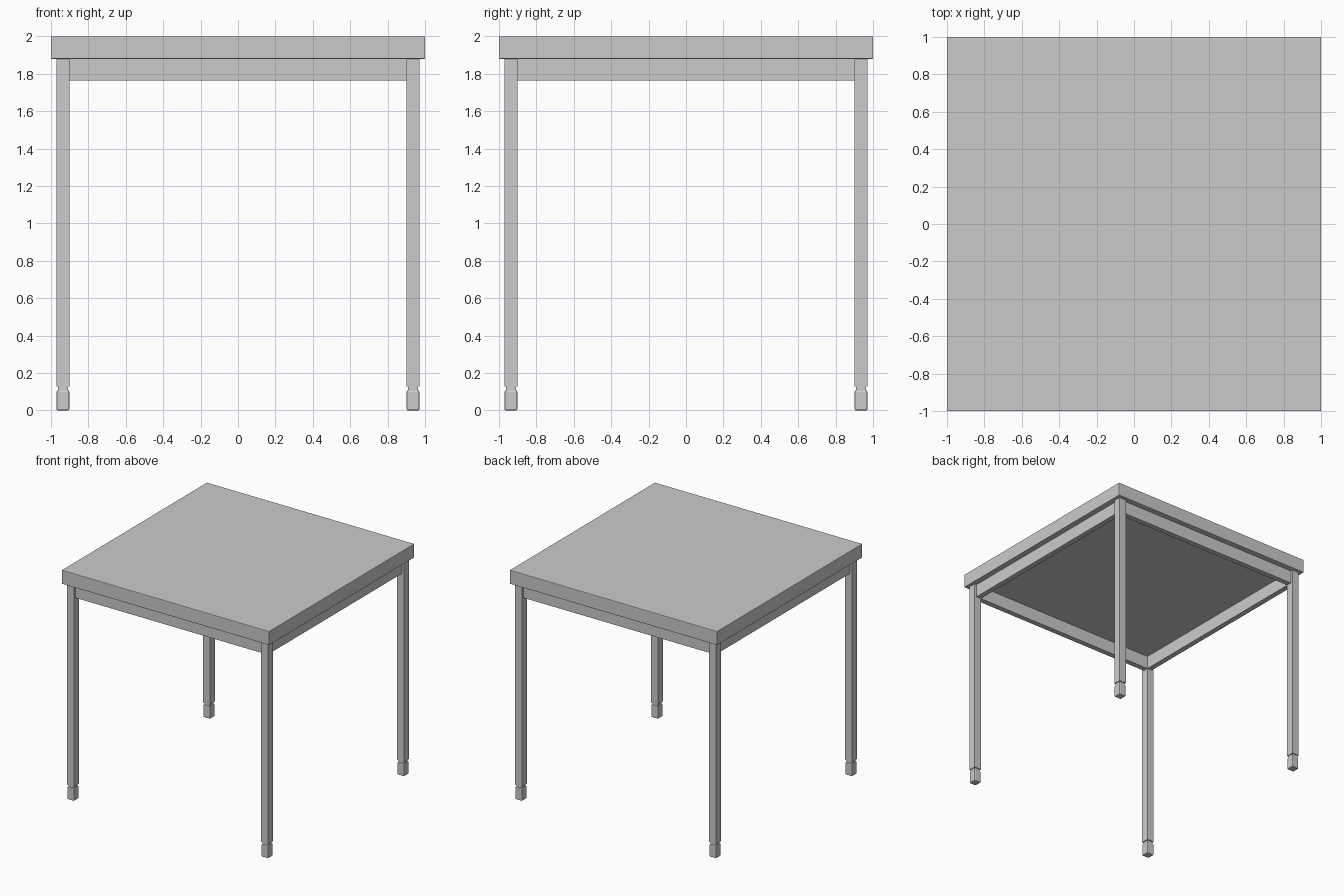
import bpy

if "Cube" in bpy.data.objects:
    bpy.data.objects.remove(bpy.data.objects["Cube"])

def box(name, x0, x1, y0, y1, z0, z1, bevel=0.0, segments=1):
    bpy.ops.mesh.primitive_cube_add(
        size=1, location=((x0 + x1) / 2, (y0 + y1) / 2, (z0 + z1) / 2))
    ob = bpy.context.object
    ob.name = name
    ob.scale = (x1 - x0, y1 - y0, z1 - z0)
    bpy.ops.object.transform_apply(location=False, rotation=False, scale=True)
    if bevel:
        mod = ob.modifiers.new("Bevel", 'BEVEL')
        mod.width = bevel
        mod.segments = segments
    return ob

def square(name, cx, cy, half, z0, z1, bevel=0.0, segments=1):
    return box(name, cx - half, cx + half, cy - half, cy + half, z0, z1, bevel, segments)

LEG = 0.936      # leg centre
HALF = 0.034     # half leg width
TOP_Z = 1.88     # underside of the top
OUT, INN = 0.95, 0.903   # apron faces

# Table top with slightly eased edges
box("table_top", -1, 1, -1, 1, TOP_Z, 2.0, 0.004, 2)

# Legs, each with a narrow neck and a rounded foot
for sy, fb in ((-1, "front"), (1, "back")):
    for sx, lr in ((-1, "left"), (1, "right")):
        cx, cy = sx * LEG, sy * LEG
        square(f"{fb}_{lr}_leg", cx, cy, HALF, 0.127, TOP_Z)
        square(f"{fb}_{lr}_neck", cx, cy, 0.026, 0.09, 0.13)
        square(f"{fb}_{lr}_foot", cx, cy, HALF, 0, 0.108, 0.008, 2)

# Apron rails between the legs
for s, fb, lr in ((-1, "front", "left"), (1, "back", "right")):
    a, b = sorted((s * OUT, s * INN))
    box(f"{fb}_apron", -0.91, 0.91, a, b, 1.765, TOP_Z)
    box(f"{lr}_apron", a, b, -0.91, 0.91, 1.765, TOP_Z)
